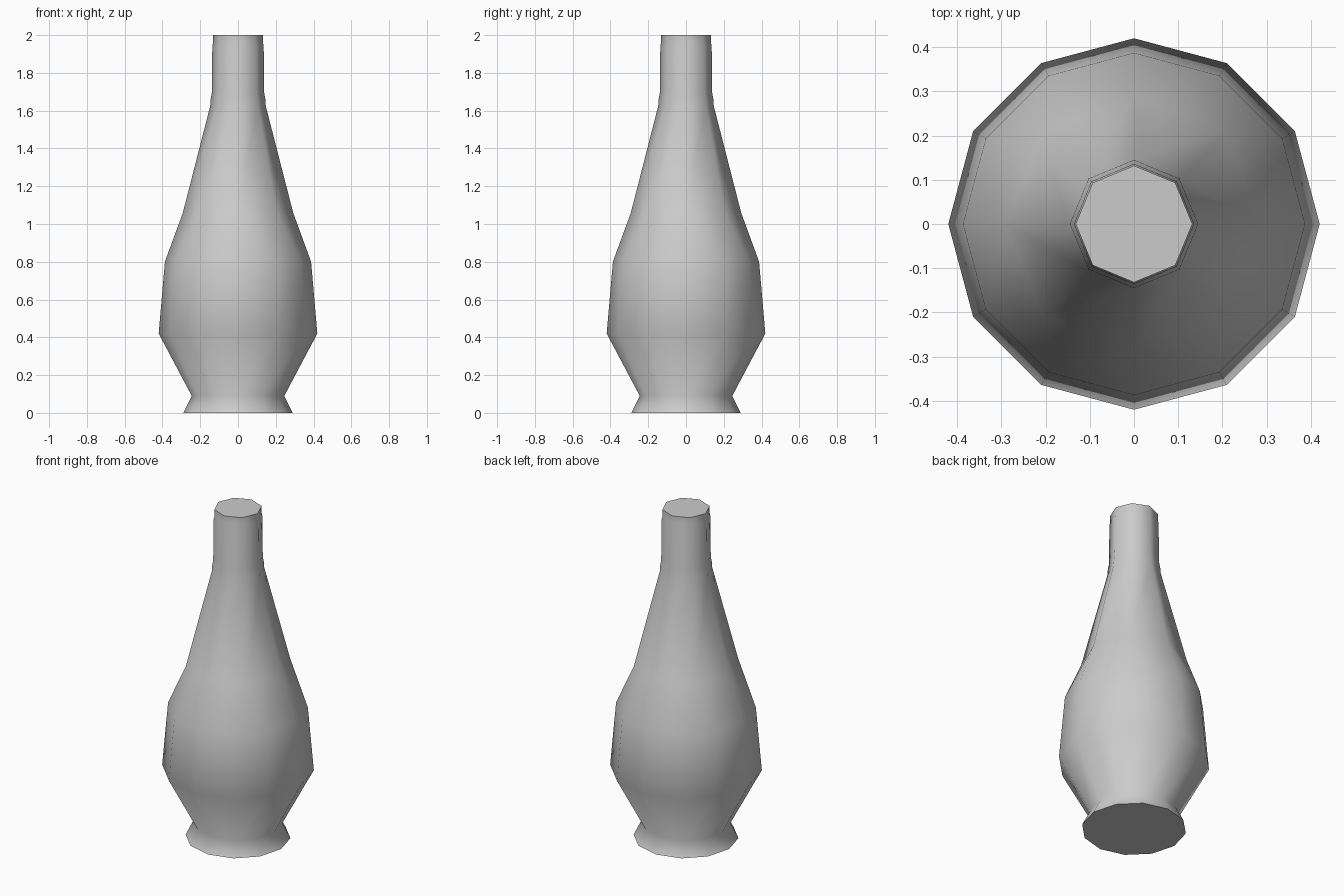
import bpy, bmesh
from math import radians, cos, sin, tau

if "Cube" in bpy.data.objects:
    bpy.data.objects.remove(bpy.data.objects["Cube"])

# (radius, height) rings: 12-sided body, then 8-sided shoulder and neck
BODY = [(0.29, 0.0), (0.245, 0.09), (0.42, 0.42), (0.387, 0.8)]
NECK = [(0.292, 1.06), (0.147, 1.625), (0.145, 1.66), (0.139, 1.69),
        (0.136, 1.94), (0.132, 1.96), (0.132, 2.0)]

bm = bmesh.new()


def ring(r, z, n):
    return [bm.verts.new((r * cos(tau * i / n), r * sin(tau * i / n), z))
            for i in range(n)]


def skin(rings):
    for a, b in zip(rings, rings[1:]):
        n = len(a)
        for i in range(n):
            j = (i + 1) % n
            bm.faces.new((a[i], a[j], b[j], b[i]))


body = [ring(r, z, 12) for r, z in BODY]
neck = [ring(r, z, 8) for r, z in NECK]
skin(body)
skin(neck)

# shoulder: step from 12 sides down to 8, one quadrant at a time
lo, hi = body[-1], neck[0]
for q in range(4):
    a = [lo[(3 * q + k) % 12] for k in range(4)]
    b = [hi[(2 * q + k) % 8] for k in range(3)]
    for tri in ((a[0], a[1], b[0]), (a[1], b[1], b[0]), (a[1], a[2], b[1]),
                (a[2], b[2], b[1]), (a[2], a[3], b[2])):
        bm.faces.new(tri)

# closed base and mouth
bm.faces.new(body[0][::-1])
bm.faces.new(neck[-1])
bmesh.ops.recalc_face_normals(bm, faces=bm.faces)

mesh = bpy.data.meshes.new("bottle")
bm.to_mesh(mesh)
bm.free()
bottle = bpy.data.objects.new("bottle", mesh)
bpy.context.collection.objects.link(bottle)

# smooth sides, sharp rims
bpy.context.view_layer.objects.active = bottle
bottle.select_set(True)
bpy.ops.object.shade_smooth_by_angle(angle=radians(60))
